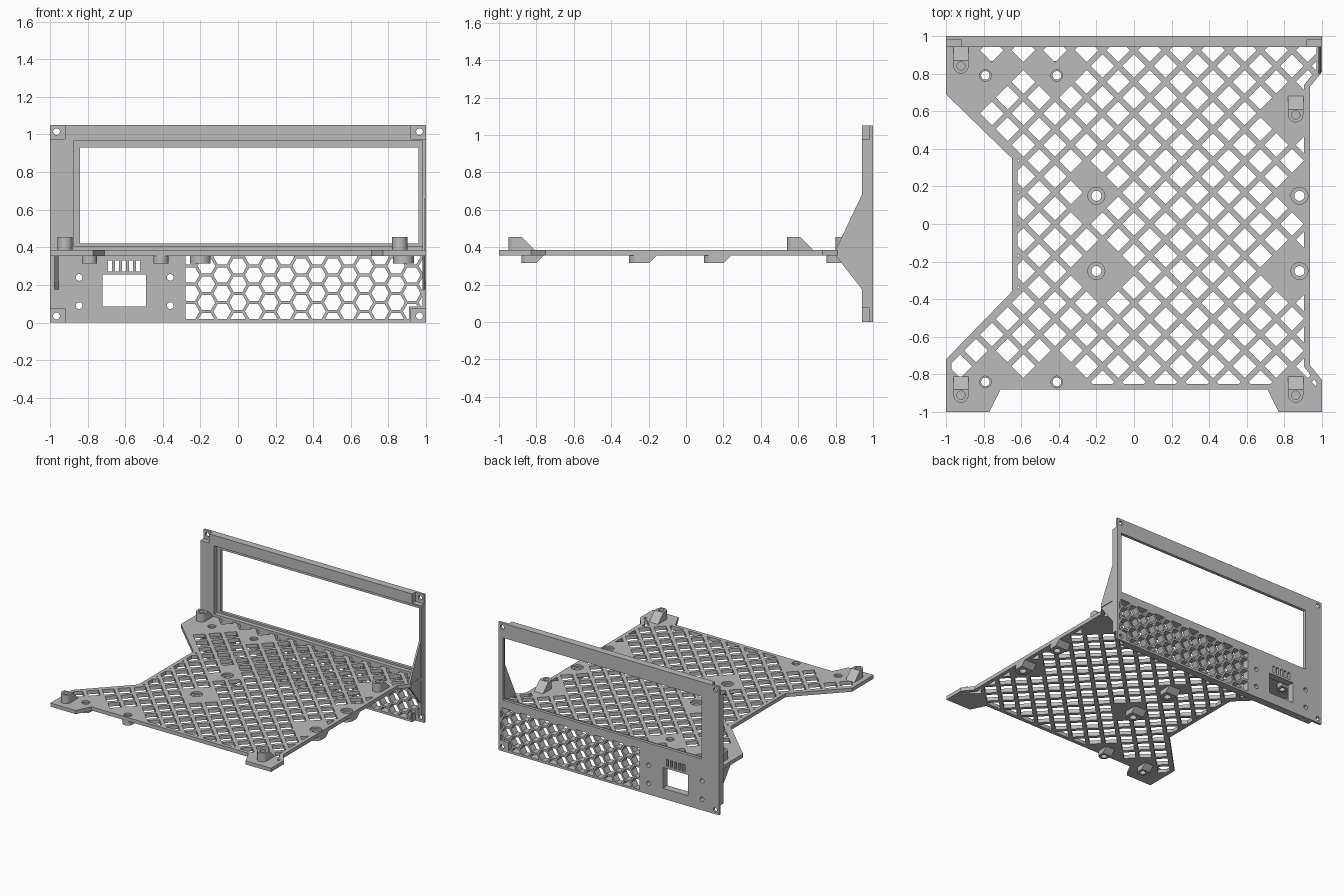
import bpy, bmesh, math
from mathutils import Vector

if "Cube" in bpy.data.objects:
    bpy.data.objects.remove(bpy.data.objects["Cube"])

grey = bpy.data.materials.new("plain_grey")
grey.use_nodes = True
GREY = (0.5, 0.5, 0.5, 1)
grey.diffuse_color = GREY
grey.node_tree.nodes["Principled BSDF"].inputs["Base Color"].default_value = GREY

AXES = {"x": lambda p, h: (h, p[0], p[1]),
        "y": lambda p, h: (p[0], h, p[1]),
        "z": lambda p, h: (p[0], p[1], h)}


def loft(name, pairs, axis, low, high):
    """Solid made of one or more prisms, each with a low and a high outline."""
    bm = bmesh.new()
    for bottom, top in pairs:
        a = [bm.verts.new(AXES[axis](p, low)) for p in bottom]
        b = [bm.verts.new(AXES[axis](p, high)) for p in top]
        bm.faces.new(a)
        bm.faces.new(b)
        for i in range(len(a)):
            j = (i + 1) % len(a)
            bm.faces.new((a[i], a[j], b[j], b[i]))
    bmesh.ops.recalc_face_normals(bm, faces=bm.faces)
    mesh = bpy.data.meshes.new(name)
    bm.to_mesh(mesh)
    bm.free()
    mesh.materials.append(grey)
    ob = bpy.data.objects.new(name, mesh)
    bpy.context.collection.objects.link(ob)
    return ob


def prism(name, outlines, axis, low, high):
    return loft(name, [(o, o) for o in outlines], axis, low, high)


def rect(x0, x1, y0, y1):
    return [(x0, y0), (x1, y0), (x1, y1), (x0, y1)]


def ngon(x, y, r, n=24):
    return [(x + r * math.cos(math.tau * i / n), y + r * math.sin(math.tau * i / n))
            for i in range(n)]


def boolean(ob, tool, operation="DIFFERENCE"):
    tool.hide_render = True
    mod = ob.modifiers.new("cut", "BOOLEAN")
    mod.operation, mod.object, mod.solver = operation, tool, "EXACT"
    bpy.context.view_layer.objects.active = ob
    bpy.ops.object.modifier_apply(modifier=mod.name)
    bpy.data.objects.remove(tool)


def inset(outline, d):
    """Move every edge of a counter-clockwise outline inwards."""
    pts = [Vector(p) for p in outline]
    result = []
    for i, p in enumerate(pts):
        u = (p - pts[i - 1]).normalized()
        v = (pts[(i + 1) % len(pts)] - p).normalized()
        n, m = Vector((-u.y, u.x)), Vector((-v.y, v.x))
        result.append(tuple(p + (n + m) * d / (1 + n.dot(m))))
    return result


# Mount positions on the tray
wide_mounts = [(x, y) for x in (-0.2, 0.88) for y in (0.15, -0.25)]
small_mounts = [(x, y) for x in (-0.79, -0.41) for y in (0.79, -0.84)]
top_mounts = [(-0.92, -0.91), (0.86, -0.91), (0.86, 0.58), (-0.92, 0.84)]
TRAY_LOW, TRAY_HIGH = 0.355, 0.385

# Tray with a diagonal lattice inside a solid rim
outline = [(-1, 0.97), (-1, 0.69), (-0.65, 0.35), (-0.65, -0.36), (-1, -0.72),
           (-1, -1), (-0.77, -1), (-0.71, -0.88), (0.71, -0.88), (0.77, -1),
           (1, -1), (1, -0.83), (0.935, -0.75), (0.935, 0.73), (1, 0.81), (1, 0.97)]
tray = prism("tray", [outline], "z", TRAY_LOW, TRAY_HIGH)
PITCH, HALF = 0.168, 0.063
solid_spots = wide_mounts + small_mounts + top_mounts
diamonds = []
for i in range(-13, 14):
    for j in range(-13, 14):
        c = (i * PITCH / 2, j * PITCH / 2)
        if (i + j) % 2 == 0 and all(math.dist(c, s) > 0.13 for s in solid_spots):
            diamonds.append(ngon(*c, HALF, 4))
lattice = prism("lattice_cutter", diamonds, "z", 0.3, 0.45)
boolean(lattice, prism("rim_limit", [inset(outline, 0.03)], "z", 0.32, 0.43), "INTERSECT")
boolean(tray, lattice)


# Screw mounts: round front, sloped back
def mount(name, x, y, r, back, base, tip, hole):
    slope = abs(tip - base)

    def shape(end):
        arc = [(x + r * math.cos(a), y + r * math.sin(a))
               for a in (math.pi + math.pi * k / 12 for k in range(13))]
        return arc + [(x + r, y + end), (x - r, y + end)]
    ob = loft(name, [(shape(back + slope), shape(back))], "z", base, tip)
    boolean(ob, prism("drill", [ngon(x, y, hole)], "z", min(base, tip) + 0.001 * (tip > base),
                      max(base, tip) + 0.02))if tip > base else boolean(
        ob, prism("drill", [ngon(x, y, hole)], "z", tip - 0.02, base + 0.02))
    return ob


parts = [tray]
for spots, label, r, hole, bore in ((wide_mounts, "wide", 0.055, 0.027, 0.045),
                                    (small_mounts, "small", 0.04, 0.023, 0.031)):
    for k, (x, y) in enumerate(spots):
        parts.append(mount(f"{label}_lower_mount_{k + 1}", x, y, r, r * 0.95,
                           TRAY_LOW, 0.315, hole))
    boolean(tray, prism("drill", [ngon(*s, hole) for s in spots], "z", 0.3, 0.45))
    boolean(tray, prism("counterbore", [ngon(*s, bore) for s in spots], "z", 0.37, 0.45))
for k, (x, y) in enumerate(top_mounts):
    parts.append(mount(f"upper_mount_{k + 1}", x, y, 0.04, 0.03, TRAY_HIGH, 0.455, 0.022))

# Rear panel with recessed corners and a rebated opening
FRONT, BACK = 0.94, 1.0
panel = prism("rear_panel", [rect(-1, 1, 0, 1.05)], "y", FRONT, BACK)
corners = [rect(x, x + 0.1, z, z + 0.1) for x in (-1.02, 0.92) for z in (-0.025, 0.975)]
boolean(panel, prism("corner_recess", corners, "y", 0.9, 0.98))
boolean(panel, prism("opening_rebate", [rect(-0.875, 0.98, 0.405, 0.965)], "y", 0.9, 0.975))

# Through cuts: opening, socket, vents and screw holes
cuts = [rect(-0.84, 0.96, 0.42, 0.93), rect(-0.72, -0.49, 0.085, 0.255)]
cuts += [rect(-0.69 + 0.037 * k, -0.67 + 0.037 * k, 0.272, 0.33) for k in range(5)]
cuts += [ngon(x, z, 0.018) for x in (-0.845, -0.36) for z in (0.09, 0.24)]
cuts += [ngon(x, z, 0.018) for x in (-0.965, 0.965) for z in (0.035, 1.015)]
boolean(panel, prism("panel_cutter", cuts, "y", 0.9, 1.1))

# Honeycomb grille
ROW = PITCH / math.sqrt(3)
hexes = [ngon(i * PITCH / 2, (j + i % 2 / 2) * ROW + 0.01, 0.047, 6)
         for i in range(-5, 14) for j in range(-1, 5)]
honeycomb = prism("honeycomb_cutter", hexes, "y", 0.9, 1.1)
grille_area = [(-0.28, 0.018), (0.91, 0.018), (0.91, 0.085), (0.98, 0.085),
               (0.98, TRAY_LOW), (-0.28, TRAY_LOW)]
boolean(honeycomb, prism("grille_limit", [grille_area], "y", 0.92, 1.08), "INTERSECT")
boolean(panel, honeycomb)
parts.append(panel)

# Triangular braces between tray and panel
lower = [(0.8, TRAY_LOW), (0.945, TRAY_LOW), (0.945, 0.17)]
upper = [(0.8, TRAY_HIGH), (0.945, 0.69), (0.945, TRAY_HIGH)]
parts.append(prism("right_lower_brace", [lower], "x", -0.975, -0.955))
parts.append(prism("left_lower_brace", [lower], "x", 0.98, 0.995))
parts.append(prism("left_upper_brace", [upper], "x", 0.98, 0.995))

# Shading
bpy.ops.object.select_all(action="DESELECT")
for ob in parts:
    ob.select_set(True)
bpy.context.view_layer.objects.active = tray
bpy.ops.object.shade_smooth_by_angle(angle=math.radians(30))
